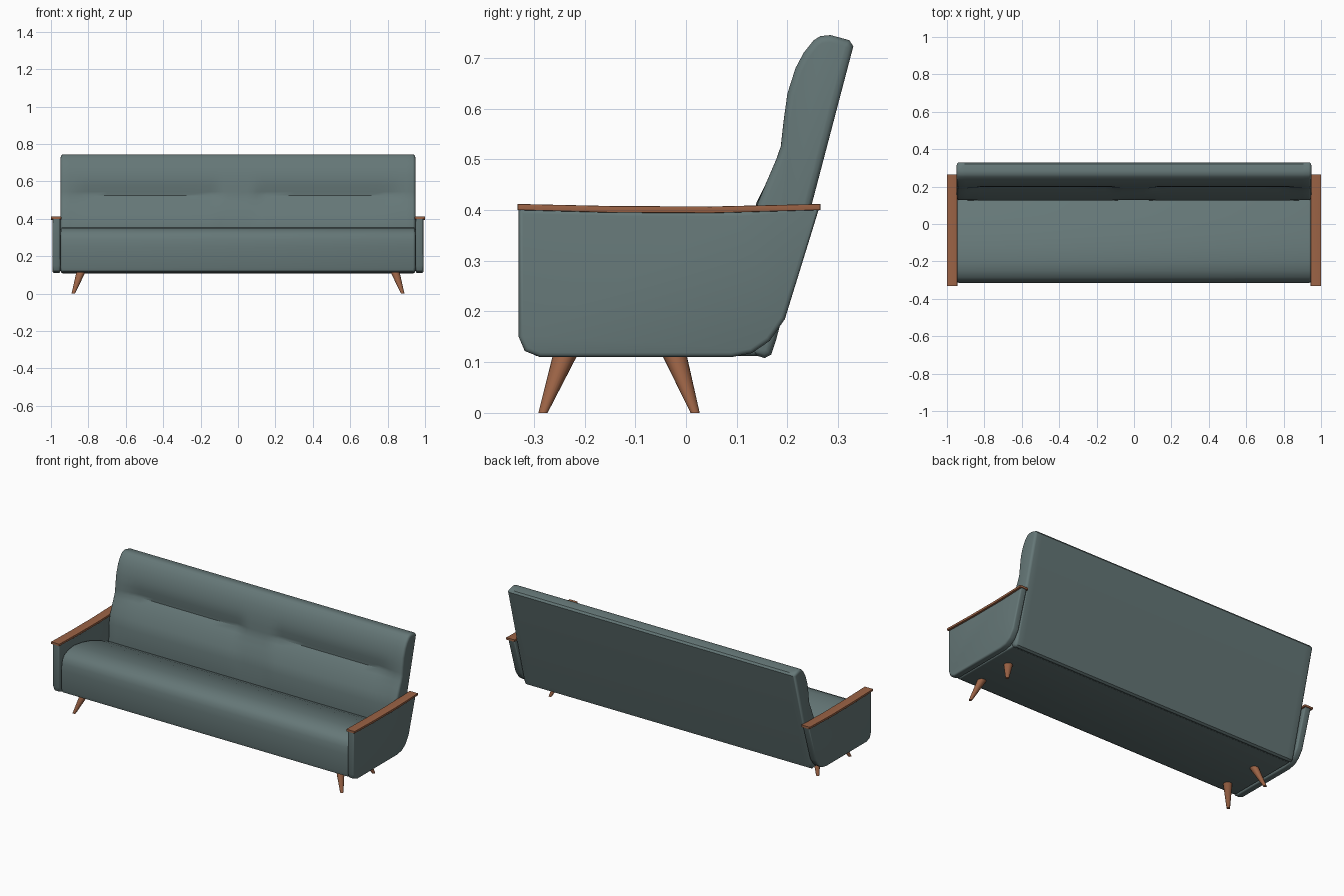
import bpy, bmesh
from math import radians, cos, sin, tau

if "Cube" in bpy.data.objects:
    bpy.data.objects.remove(bpy.data.objects["Cube"])


def material(name, rgb):
    m = bpy.data.materials.new(name)
    m.diffuse_color = (*rgb, 1)
    m.use_nodes = True
    m.node_tree.nodes["Principled BSDF"].inputs["Base Color"].default_value = m.diffuse_color
    return m


FABRIC = material("teal fabric", (0.13, 0.185, 0.185))
WOOD = material("warm wood", (0.33, 0.125, 0.06))


def finish(name, bm, mat, angle=40):
    bmesh.ops.recalc_face_normals(bm, faces=bm.faces)
    me = bpy.data.meshes.new(name)
    bm.to_mesh(me)
    bm.free()
    me.materials.append(mat)
    ob = bpy.data.objects.new(name, me)
    bpy.context.collection.objects.link(ob)
    bpy.ops.object.select_all(action='DESELECT')
    ob.select_set(True)
    bpy.context.view_layer.objects.active = ob
    bpy.ops.object.shade_smooth_by_angle(angle=radians(angle))
    return ob


def skin(rings):
    """Join closed rings of points into a capped solid; returns bmesh and caps."""
    bm = bmesh.new()
    vs = [[bm.verts.new(p) for p in ring] for ring in rings]
    n = len(vs[0])
    for a, b in zip(vs, vs[1:]):
        for i in range(n):
            j = (i + 1) % n
            bm.faces.new((a[i], a[j], b[j], b[i]))
    caps = [bm.faces.new(vs[0]), bm.faces.new(vs[-1])]
    return bm, caps


def loft_x(name, xs, profile, mat, bevel=0.0):
    """Sweep a y-z profile along x and round the end edges."""
    bm, caps = skin([[(x, y, z) for y, z in profile(x)] for x in xs])
    bmesh.ops.recalc_face_normals(bm, faces=bm.faces)
    if bevel:
        edges = list({e for f in caps for e in f.edges})
        bmesh.ops.bevel(bm, geom=edges, offset=bevel, segments=3,
                        profile=0.5, affect='EDGES')
    return finish(name, bm, mat)


# Seat: rounded front roll, top sloping down to the back
SEAT = [(-0.295, 0.112), (-0.31, 0.12), (-0.315, 0.14), (-0.315, 0.25),
        (-0.311, 0.29), (-0.302, 0.316), (-0.285, 0.335), (-0.25, 0.351),
        (-0.2, 0.357), (-0.12, 0.346), (-0.05, 0.328), (0.05, 0.29),
        (0.14, 0.25), (0.14, 0.112)]
loft_x("seat", (-0.948, 0.948), lambda x: SEAT, FABRIC, 0.012)


# Backrest: (y, z, push) where push shapes the two cushions along x
BACK = [(0.13, 0.116, 0), (0.125, 0.2, 0), (0.128, 0.27, -0.003),
        (0.131, 0.36, -0.006), (0.142, 0.415, -0.003), (0.163, 0.465, 0.002),
        (0.178, 0.5, 0.006), (0.187, 0.526, 0.018), (0.189, 0.545, 0.015),
        (0.193, 0.58, 0.005), (0.2, 0.63, 0), (0.216, 0.68, 0),
        (0.232, 0.71, 0), (0.252, 0.735, 0), (0.265, 0.743, 0),
        (0.285, 0.745, 0), (0.322, 0.735, 0), (0.33, 0.723, 0),
        (0.178, 0.145, 0), (0.168, 0.115, 0), (0.155, 0.108, 0)]


def smooth(t):
    t = min(max(t, 0), 1)
    return t * t * (3 - 2 * t)


def back_profile(x):
    g = smooth((abs(x) - 0.06) / 0.09) * smooth((0.92 - abs(x)) / 0.14)
    return [(y + p * g, z) for y, z, p in BACK]


half = [0.05, 0.075, 0.1, 0.125, 0.15, 0.3, 0.5, 0.7, 0.78, 0.82, 0.86, 0.9, 0.948]
loft_x("backrest", [-x for x in reversed(half)] + [0] + half,
       back_profile, FABRIC, 0.014)

# Arms: padded side panel with a wooden rail on top
PANEL = [(-0.33, 0.402), (-0.33, 0.15), (-0.318, 0.122), (-0.288, 0.11),
         (0.09, 0.11), (0.13, 0.118), (0.165, 0.142), (0.195, 0.185),
         (0.262, 0.402), (0.1, 0.397), (-0.12, 0.397)]
RAIL = [(-0.332, 0.4), (-0.332, 0.412), (-0.15, 0.408), (0.05, 0.407),
        (0.265, 0.412), (0.265, 0.4), (0.05, 0.394), (-0.15, 0.395)]


def leg(name, top, bottom, r_top=0.025, r_bottom=0.009, sides=20):
    rings = [[(c[0] + r * cos(tau * i / sides), c[1] + r * sin(tau * i / sides), c[2])
              for i in range(sides)] for c, r in ((top, r_top), (bottom, r_bottom))]
    finish(name, skin(rings)[0], WOOD)


for side, s in (("left", -1), ("right", 1)):
    loft_x(f"{side}_arm_panel", (s * 0.95, s * 0.991), lambda x: PANEL, FABRIC, 0.009)
    loft_x(f"{side}_arm_rail", (s * 0.945, s), lambda x: RAIL, WOOD, 0.0015)
    # Splayed tapered legs
    leg(f"{side}_front_leg", (s * 0.838, -0.236, 0.12), (s * 0.881, -0.282, 0))
    leg(f"{side}_rear_leg", (s * 0.838, -0.025, 0.12), (s * 0.881, 0.018, 0))
